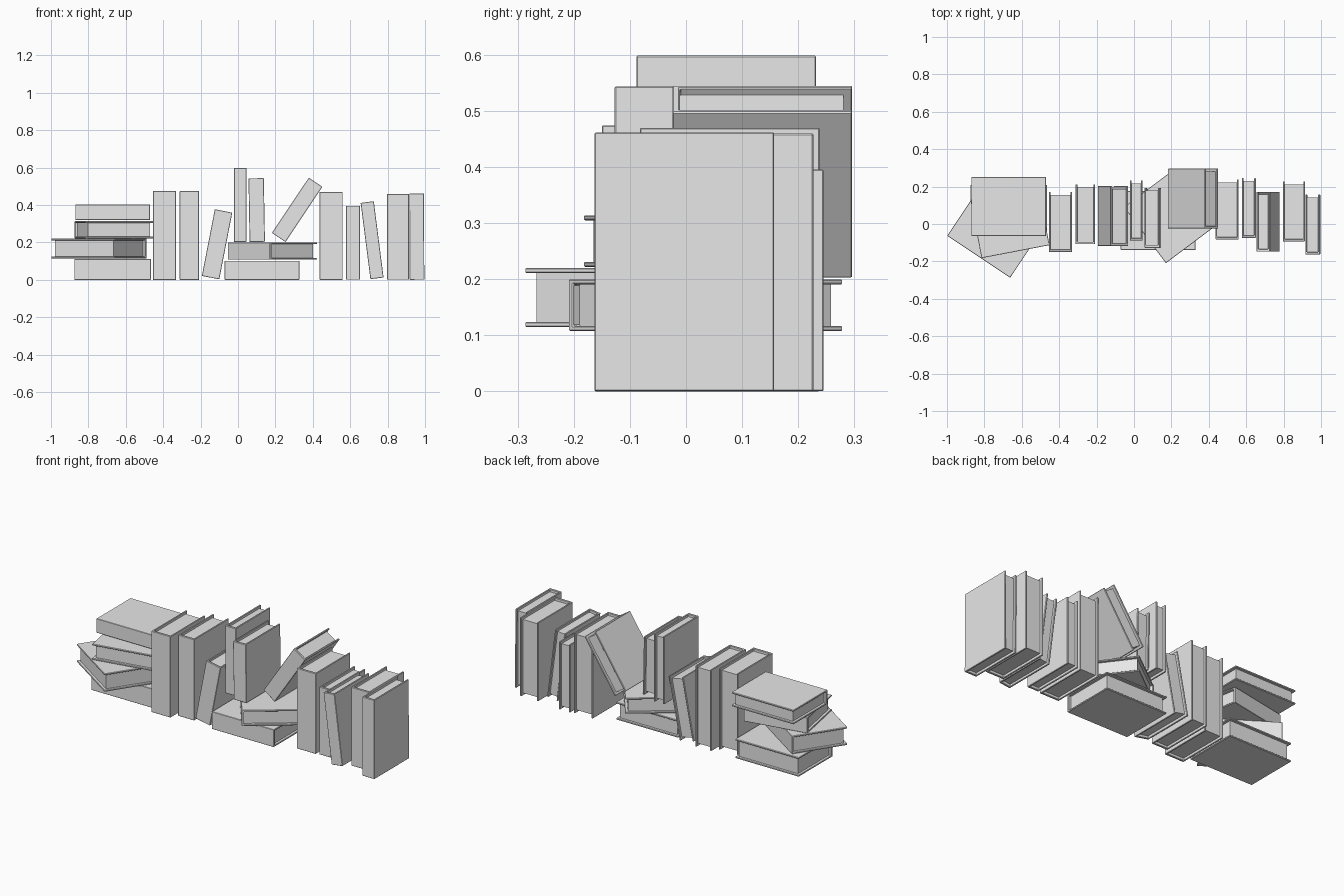
import bpy, bmesh
from math import radians
from mathutils import Matrix, Vector

default_cube = bpy.data.objects.get("Cube")
if default_cube:
    bpy.data.objects.remove(default_cube, do_unlink=True)

# One plain grey for every book
grey = bpy.data.materials.new("plain_grey")
grey.use_nodes = True
grey.diffuse_color = (0.8, 0.8, 0.8, 1)
grey.node_tree.nodes["Principled BSDF"].inputs["Base Color"].default_value = (0.8, 0.8, 0.8, 1)

BOARD = 0.009      # cover board thickness
SPINE = 0.013      # spine thickness
OVERHANG = 0.015   # cover beyond the pages


def add_object(name, bm, matrix):
    """Turn a bmesh into a placed grey object."""
    bmesh.ops.recalc_face_normals(bm, faces=bm.faces)
    mesh = bpy.data.meshes.new(name)
    bm.to_mesh(mesh)
    bm.free()
    mesh.materials.append(grey)
    obj = bpy.data.objects.new(name, mesh)
    obj.matrix_world = matrix
    bpy.context.collection.objects.link(obj)
    return obj


def prism(profile, height):
    """Extrude an outline in x and y, centred on z."""
    bm = bmesh.new()
    face = bm.faces.new([bm.verts.new((x, y, -height / 2)) for x, y in profile])
    grown = bmesh.ops.extrude_face_region(bm, geom=[face])
    moved = [v for v in grown["geom"] if isinstance(v, bmesh.types.BMVert)]
    bmesh.ops.translate(bm, verts=moved, vec=(0, 0, height))
    return bm


def book(name, thick, height, depth, matrix):
    """Upright book centred on its origin: spine toward -y, boards on both x sides."""
    outer, inner = thick / 2, thick / 2 - BOARD
    front, back = -depth / 2, depth / 2
    hinge, page_edge = front + SPINE, back - OVERHANG
    # Cover: a U-shaped case
    case = prism([(-outer, front), (outer, front), (outer, back), (inner, back),
                  (inner, hinge), (-inner, hinge), (-inner, back), (-outer, back)], height)
    cover = add_object(name + "_cover", case, matrix)
    soften = cover.modifiers.new("soft_edges", "BEVEL")
    soften.width = 0.002
    soften.segments = 1
    # Pages: a block set back from the cover
    block = prism([(-inner, hinge), (inner, hinge), (inner, page_edge), (-inner, page_edge)],
                  height - 2 * OVERHANG)
    add_object(name + "_pages", block, matrix)


def standing(name, x, z, front, thick, height, depth=0.32, lean=0):
    """Standing book by its centre in x and z, and the y of its spine."""
    place = Matrix.Translation((x, front + depth / 2, z))
    book(name, thick, height, depth, place @ Matrix.Rotation(radians(lean), 4, "Y"))


def lying(name, x, y, bottom, top, height, depth=0.315, turn=0):
    """Flat book by its centre, with the spine facing front before the turn."""
    place = Matrix.Translation(Vector((x, y, (bottom + top) / 2)))
    spin = Matrix.Rotation(radians(turn), 4, "Z")
    flat = Matrix.Rotation(radians(90), 4, "Y")
    book(name, top - bottom, height, depth, place @ spin @ flat)


# Pile at the right end of the row
lying("pile_bottom_book", x=-0.67, y=0.052, bottom=0, top=0.112, height=0.41)
lying("pile_second_book", x=-0.743, y=-0.044, bottom=0.115, top=0.22, height=0.405, turn=146.3)
lying("pile_third_book", x=-0.663, y=0.007, bottom=0.222, top=0.314, height=0.37, turn=190.8)
lying("pile_top_book", x=-0.67, y=0.093, bottom=0.32, top=0.403, height=0.4)

# Standing books beside the pile
standing("wide_book", x=-0.393, z=0.237, front=-0.15, thick=0.124, height=0.474)
standing("medium_book", x=-0.26, z=0.237, front=-0.108, thick=0.104, height=0.474)
standing("leaning_book", x=-0.112, z=0.19, front=-0.117, thick=0.095, height=0.363, lean=11)

# Low middle pile with books on top of it
lying("middle_bottom_book", x=0.129, y=0.018, bottom=0, top=0.102, height=0.4)
lying("middle_turned_book", x=0.184, y=0.035, bottom=0.108, top=0.2, height=0.375, turn=-53.1)
standing("raised_tall_book", x=0.012, z=0.401, front=-0.088, thick=0.068, height=0.395)
standing("raised_short_book", x=0.1, z=0.373, front=-0.127, thick=0.082, height=0.34, lean=-1)
standing("slanted_book", x=0.316, z=0.374, front=-0.024, thick=0.087, height=0.355, lean=33.7)

# Standing books at the left end of the row
standing("broad_book", x=0.498, z=0.235, front=-0.082, thick=0.124, height=0.47)
standing("short_book", x=0.614, z=0.198, front=-0.075, thick=0.074, height=0.395)
standing("tilted_book", x=0.717, z=0.212, front=-0.148, thick=0.071, height=0.411, lean=-7.3)
standing("thick_book", x=0.855, z=0.23, front=-0.093, thick=0.118, height=0.459)
standing("end_book", x=0.956, z=0.231, front=-0.163, thick=0.078, height=0.461, lean=-0.3)
